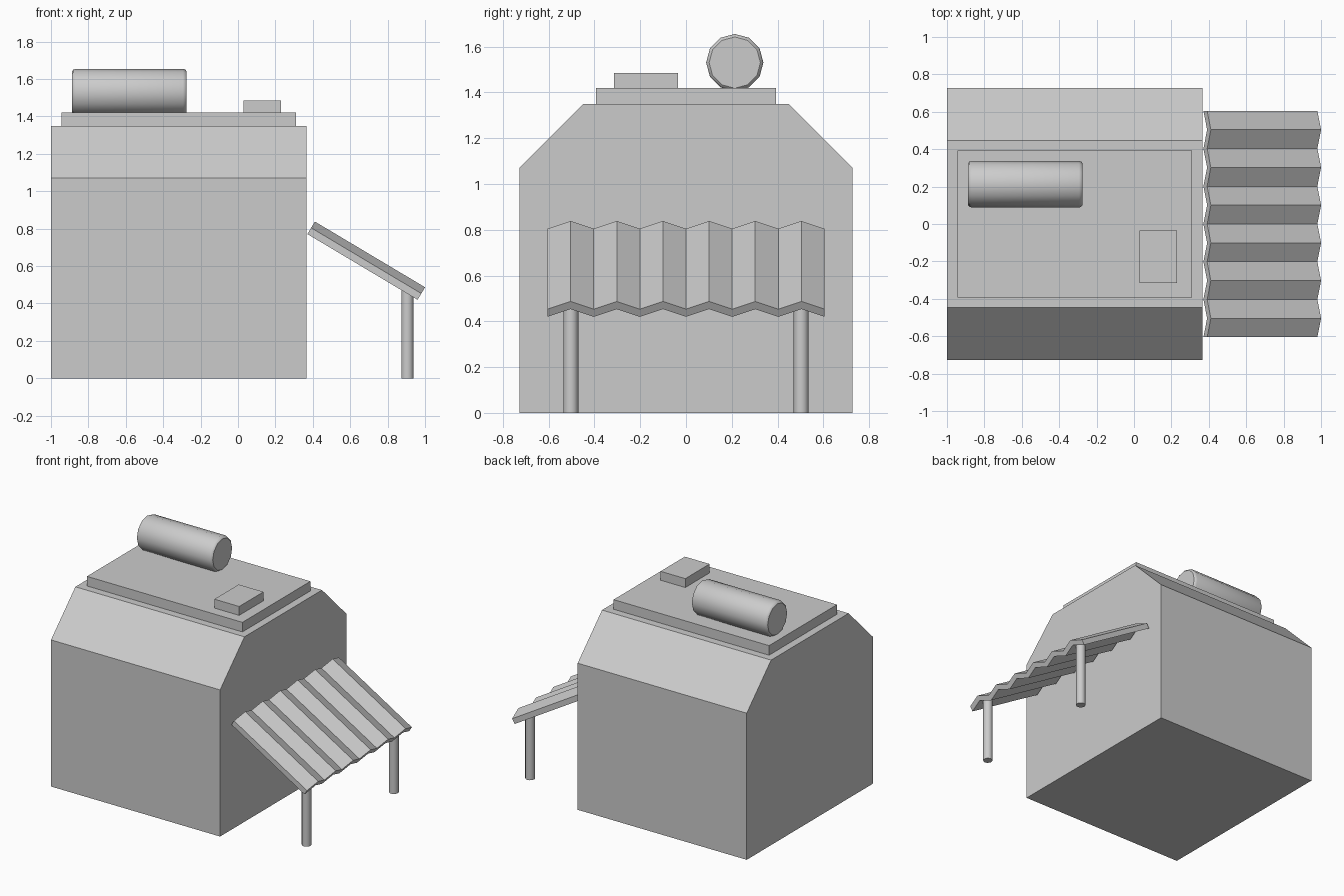
import bpy, bmesh
from math import radians, cos, sin, pi
from mathutils import Vector

if "Cube" in bpy.data.objects:
    bpy.data.objects.remove(bpy.data.objects["Cube"])


def finish(name, bm, smooth=False):
    bmesh.ops.recalc_face_normals(bm, faces=bm.faces)
    mesh = bpy.data.meshes.new(name)
    bm.to_mesh(mesh)
    bm.free()
    ob = bpy.data.objects.new(name, mesh)
    bpy.context.collection.objects.link(ob)
    if smooth:
        bpy.ops.object.select_all(action='DESELECT')
        ob.select_set(True)
        bpy.context.view_layer.objects.active = ob
        bpy.ops.object.shade_smooth_by_angle(angle=radians(35))
    return ob


def extrude_profile(name, points, offset):
    """Closed 3D outline pushed along an offset vector."""
    bm = bmesh.new()
    face = bm.faces.new([bm.verts.new(p) for p in points])
    new = bmesh.ops.extrude_face_region(bm, geom=[face], use_keep_orig=True)["geom"]
    bmesh.ops.translate(bm, vec=offset,
                        verts=[g for g in new if isinstance(g, bmesh.types.BMVert)])
    return finish(name, bm)


def box(name, x0, x1, y0, y1, z0, z1):
    pts = [(x0, y0, z0), (x1, y0, z0), (x1, y1, z0), (x0, y1, z0)]
    return extrude_profile(name, pts, (0, 0, z1 - z0))


def lathe(name, rings, origin, axis, sides=12):
    """Round part from (distance along axis, radius) rings, axis 'X' or 'Z'."""
    bm = bmesh.new()
    loops = []
    for d, r in rings:
        loop = []
        for i in range(sides):
            a = 2 * pi * i / sides
            u, v = r * cos(a), r * sin(a)
            p = (d, u, v) if axis == 'X' else (u, v, d)
            loop.append(bm.verts.new(Vector(origin) + Vector(p)))
        loops.append(loop)
    for a, b in zip(loops, loops[1:]):
        for i in range(sides):
            j = (i + 1) % sides
            bm.faces.new((a[i], a[j], b[j], b[i]))
    bm.faces.new(loops[0])
    bm.faces.new(loops[-1])
    return finish(name, bm, smooth=True)


# Main building with chamfered eaves
half = [(0.728, 0), (0.728, 1.07), (0.447, 1.35)]
outline = half + [(-y, z) for y, z in reversed(half)]
extrude_profile("building", [(-1, y, z) for y, z in outline], (1.365, 0, 0))

# Roof slab and hatch
box("roof_slab", -0.945, 0.31, -0.392, 0.392, 1.35, 1.42)
box("roof_hatch", 0.03, 0.23, -0.315, -0.035, 1.42, 1.485)

# Water tank lying on the roof, with softened rims
lathe("roof_tank", [(-0.306, 0.112), (-0.30, 0.12), (-0.287, 0.125),
                    (0.287, 0.125), (0.30, 0.12), (0.306, 0.112)],
      (-0.581, 0.213, 1.53), 'X')

# Corrugated awning: zigzag sheet with thickness, sloping down to +x
slope = radians(30.8)
normal = Vector((sin(slope), 0, cos(slope)))
ridge = Vector((0.411, 0, 0.838))
pitch, depth, thick = 0.1008, 0.039, 0.039
upper = [ridge + Vector((0, (i - 6) * pitch, 0)) - normal * (0 if i % 2 else depth)
         for i in range(13)]
lower = [p - normal * thick for p in reversed(upper)]
bm = bmesh.new()
down = Vector((cos(slope), 0, -sin(slope))) * 0.686
n = len(upper)
for i in range(n - 1):
    quad = [upper[i], upper[i + 1], lower[n - 2 - i], lower[n - 1 - i]]
    bm.faces.new([bm.verts.new(p) for p in quad])
    bm.faces.new([bm.verts.new(p + down) for p in quad])
loop = upper + lower
for p, q in zip(loop, loop[1:] + loop[:1]):
    bm.faces.new([bm.verts.new(v) for v in (p, q, q + down, p + down)])
bmesh.ops.remove_doubles(bm, verts=bm.verts, dist=0.0005)
finish("corrugated_awning", bm)

# Awning posts
for side, label in ((-1, "front"), (1, "back")):
    lathe(label + "_awning_post", [(0, 0.033), (0.475, 0.033)],
          (0.906, side * 0.503, 0), 'Z')
